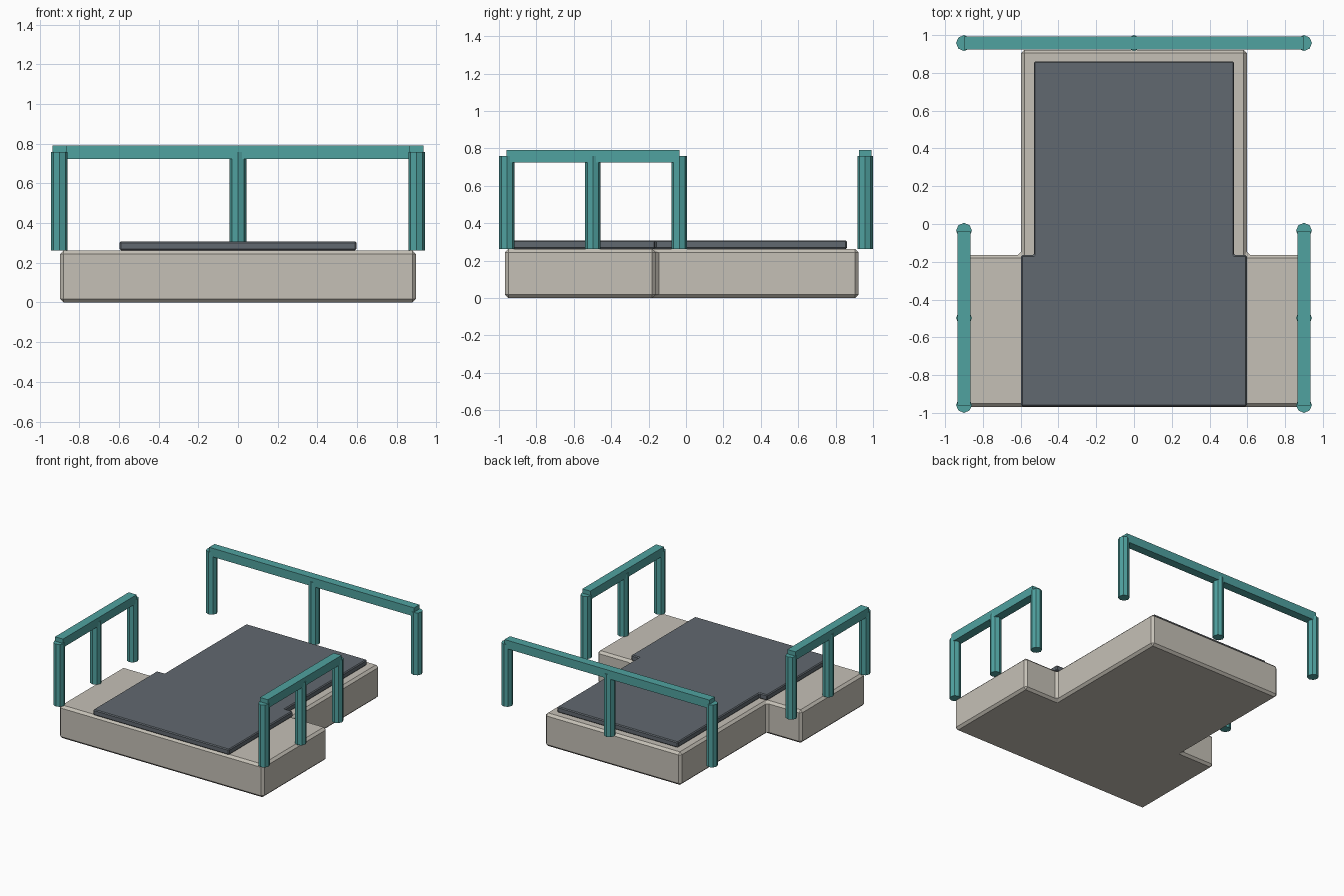
import bpy, bmesh
from math import pi

if "Cube" in bpy.data.objects:
    bpy.data.objects.remove(bpy.data.objects["Cube"])


def material(name, rgb):
    m = bpy.data.materials.new(name)
    m.diffuse_color = (*rgb, 1)
    m.use_nodes = True
    m.node_tree.nodes["Principled BSDF"].inputs["Base Color"].default_value = m.diffuse_color
    return m


STONE = material("stone", (0.56, 0.53, 0.47))
SLATE = material("slate", (0.12, 0.14, 0.16))
TEAL = material("teal", (0.08, 0.36, 0.35))


def add_object(name, bm, mat):
    bmesh.ops.recalc_face_normals(bm, faces=bm.faces)
    me = bpy.data.meshes.new(name)
    bm.to_mesh(me)
    bm.free()
    me.materials.append(mat)
    ob = bpy.data.objects.new(name, me)
    bpy.context.collection.objects.link(ob)
    return ob


def t_slab(name, wide, narrow, front, step, back, z0, z1, bevel, mat):
    """T-shaped plan extruded upwards, with chamfered edges."""
    half = [(wide, front), (wide, step), (narrow, step), (narrow, back)]
    outline = half + [(-x, y) for x, y in reversed(half)]
    bm = bmesh.new()
    face = bm.faces.new([bm.verts.new((x, y, z0)) for x, y in outline])
    ext = bmesh.ops.extrude_face_region(bm, geom=[face])["geom"]
    top = [v for v in ext if isinstance(v, bmesh.types.BMVert)]
    bmesh.ops.translate(bm, verts=top, vec=(0, 0, z1 - z0))
    ob = add_object(name, bm, mat)
    mod = ob.modifiers.new("chamfer", "BEVEL")
    mod.width = bevel
    mod.segments = 1
    mod.limit_method = "ANGLE"


def post(name, x, y):
    """Eight-sided upright."""
    bm = bmesh.new()
    bmesh.ops.create_cone(bm, cap_ends=True, segments=8, radius1=0.042,
                          radius2=0.042, depth=0.495)
    bmesh.ops.translate(bm, verts=bm.verts, vec=(x, y, 0.5105))
    add_object(name, bm, TEAL)


def rail(name, x, y, length_x, length_y):
    """Square handrail."""
    bm = bmesh.new()
    bmesh.ops.create_cube(bm, size=1)
    bmesh.ops.scale(bm, verts=bm.verts, vec=(length_x, length_y, 0.068))
    bmesh.ops.translate(bm, verts=bm.verts, vec=(x, y, 0.758))
    add_object(name, bm, TEAL)


# Plinth and the dark deck lying on it
t_slab("base", 0.897, 0.597, -0.968, -0.163, 0.922, 0, 0.262, 0.018, STONE)
t_slab("deck", 0.597, 0.53, -0.966, -0.165, 0.861, 0.263, 0.308, 0.007, SLATE)

# Side railings
for side, x in (("left", -0.9), ("right", 0.9)):
    rail(f"{side}_rail", x, -0.498, 0.07, 0.924)
    for i, y in enumerate((-0.958, -0.498, -0.036)):
        post(f"{side}_post_{i + 1}", x, y)

# Back railing
rail("back_rail", 0, 0.958, 1.8, 0.068)
for i, x in enumerate((-0.9, 0, 0.9)):
    post(f"back_post_{i + 1}", x, 0.958)
